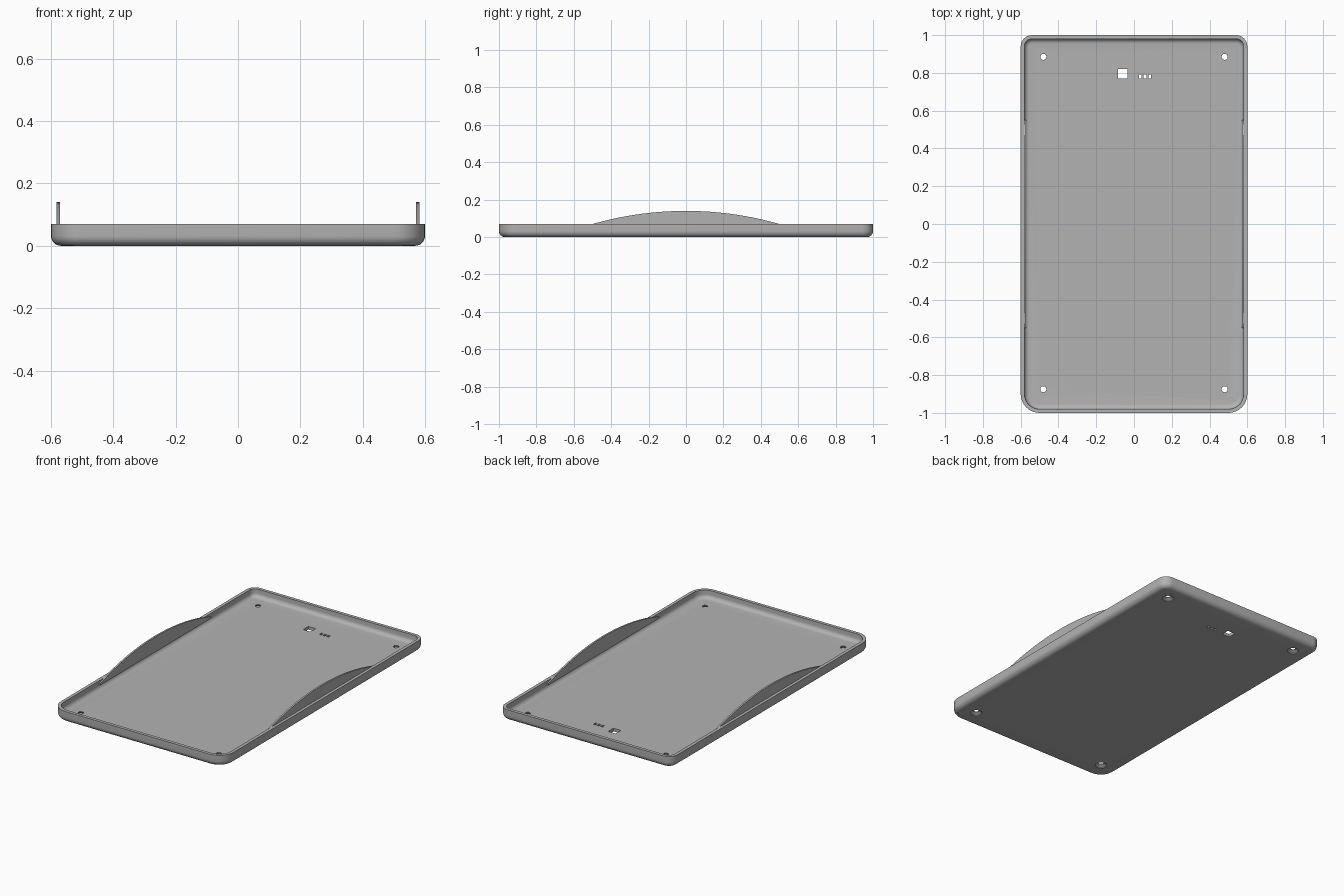
import bpy, bmesh, math
from math import sin, cos, pi

cube = bpy.data.objects.get("Cube")
if cube:
    bpy.data.objects.remove(cube, do_unlink=True)

W, L, H = 0.6, 1.0, 0.07        # half width, half length, wall height
FLOOR, WALL = 0.02, 0.02
OUT_R, IN_R = 0.032, 0.025      # outer and inner floor fillets
FRONT_R, BACK_R = 0.1, 0.06     # plan corner radii

grey = bpy.data.materials.new("grey plastic")
grey.use_nodes = True
grey.diffuse_color = (0.45, 0.45, 0.45, 1)
grey.node_tree.nodes["Principled BSDF"].inputs["Base Color"].default_value = (0.45, 0.45, 0.45, 1)


def finish(name, bm):
    bmesh.ops.recalc_face_normals(bm, faces=bm.faces)
    mesh = bpy.data.meshes.new(name)
    bm.to_mesh(mesh)
    bm.free()
    mesh.materials.append(grey)
    ob = bpy.data.objects.new(name, mesh)
    bpy.context.collection.objects.link(ob)
    return ob


def ring(bm, inset, z, seg=8):
    """Rounded rectangle, inset from the outer outline."""
    verts = []
    for k, (sx, sy) in enumerate([(1, 1), (-1, 1), (-1, -1), (1, -1)]):
        r = max((BACK_R if sy > 0 else FRONT_R) - inset, 0.008)
        cx, cy = sx * (W - inset - r), sy * (L - inset - r)
        for i in range(seg + 1):
            a = (k + i / seg) * pi / 2
            verts.append(bm.verts.new((cx + r * cos(a), cy + r * sin(a), z)))
    return verts


# Tray shell: cross-section of (inset, height) from underside over the rim to the floor
N = 6
arc = [i / N * pi / 2 for i in range(N + 1)]
section = [(OUT_R * (1 - sin(a)), OUT_R * (1 - cos(a))) for a in arc]
section += [(0, H), (WALL, H)]
section += [(WALL + IN_R * (1 - cos(a)), FLOOR + IN_R * (1 - sin(a))) for a in arc]

bm = bmesh.new()
rings = [ring(bm, *p) for p in section]
for a, b in zip(rings, rings[1:]):
    for i in range(len(a)):
        j = (i + 1) % len(a)
        bm.faces.new((a[i], a[j], b[j], b[i]))
bm.faces.new(rings[0])
bm.faces.new(rings[-1])
tray = finish("tray", bm)


# Cutters for screw holes and cable openings
def cut(ob):
    ob.hide_render = True
    ob.hide_viewport = True
    mod = tray.modifiers.new(ob.name, 'BOOLEAN')
    mod.operation = 'DIFFERENCE'
    mod.solver = 'EXACT'
    mod.object = ob


def screw_cutter(x, y):
    bm = bmesh.new()
    levels = [(0.034, -0.01), (0.034, 0.004), (0.016, 0.015), (0.016, 0.05)]
    loops = [[bm.verts.new((x + r * cos(i * pi / 12), y + r * sin(i * pi / 12), z))
              for i in range(24)] for r, z in levels]
    for a, b in zip(loops, loops[1:]):
        for i in range(24):
            j = (i + 1) % 24
            bm.faces.new((a[i], a[j], b[j], b[i]))
    bm.faces.new(loops[0])
    bm.faces.new(loops[-1])
    return finish("screw_hole_cutter", bm)


def box_cutter(x, y, sx, sy):
    bm = bmesh.new()
    bmesh.ops.create_cube(bm, size=1)
    for v in bm.verts:
        v.co = (x + v.co.x * sx, y + v.co.y * sy, 0.01 + v.co.z * 0.1)
    return finish("slot_cutter", bm)


for x in (-0.48, 0.48):
    for y in (0.885, -0.875):
        cut(screw_cutter(x, y))
cut(box_cutter(-0.06, 0.795, 0.052, 0.052))
for x in (0.033, 0.058, 0.083):
    cut(box_cutter(x, 0.78, 0.014, 0.022))


# Curved fins standing along the inside of both long walls
def fin(name, side):
    bm = bmesh.new()
    half, top, radius = 0.55, 0.14, 1.82
    pts = [(-half, 0.045), (half, 0.045)]
    for i in range(33):
        y = half - i * half / 16
        pts.append((y, top - radius + math.sqrt(radius ** 2 - y * y)))
    face = bm.faces.new([bm.verts.new((side * 0.571, y, z)) for y, z in pts])
    ext = bmesh.ops.extrude_face_region(bm, geom=[face])
    for v in ext["geom"]:
        if isinstance(v, bmesh.types.BMVert):
            v.co.x += side * 0.011
    return finish(name, bm)


parts = [tray, fin("left_fin", 1), fin("right_fin", -1)]

# Smooth the fillets and keep the hard edges
bpy.ops.object.select_all(action='DESELECT')
for ob in parts:
    ob.select_set(True)
bpy.context.view_layer.objects.active = tray
bpy.ops.object.shade_smooth_by_angle(angle=math.radians(35))
